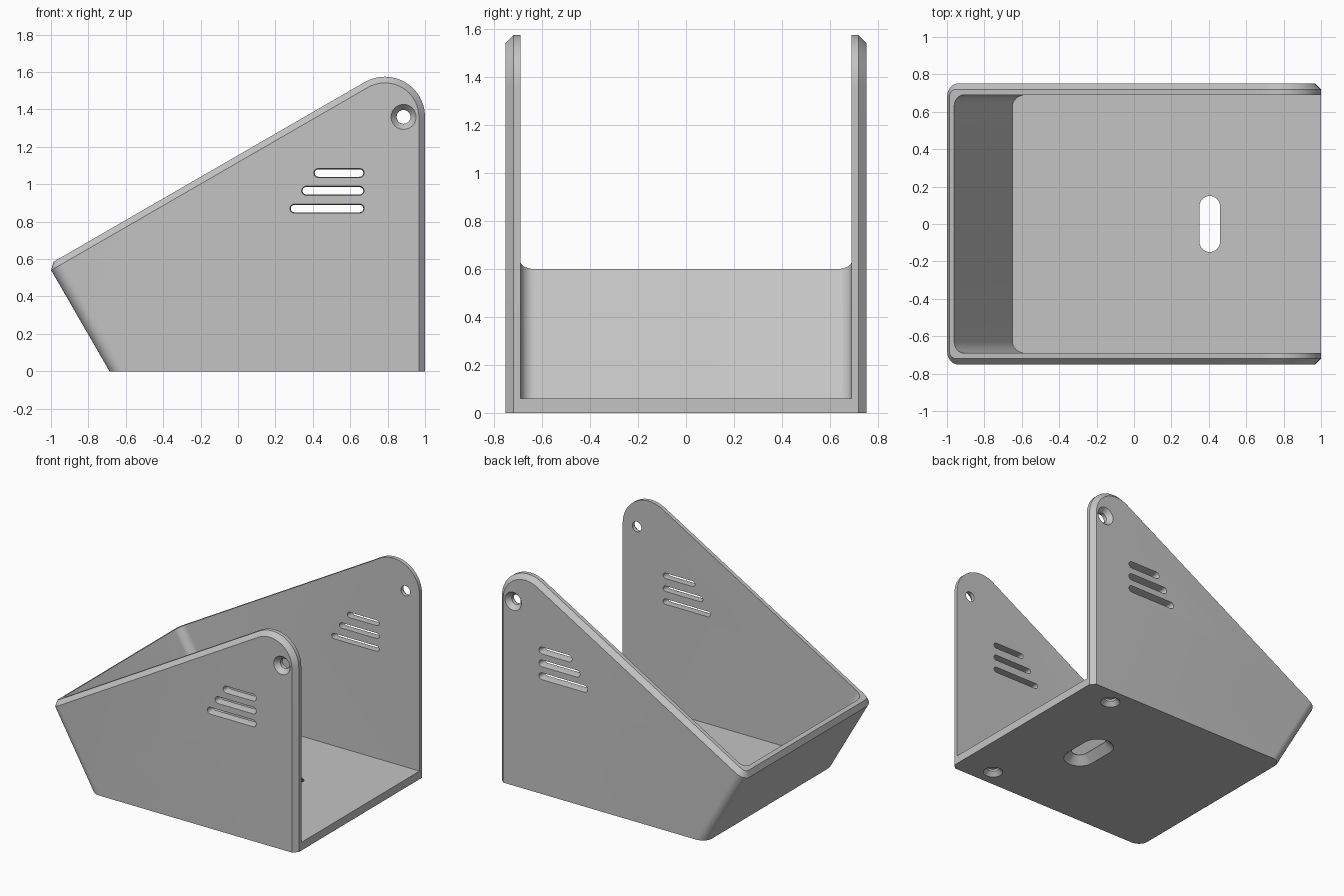
import bpy
import bmesh
from math import sin, cos, pi, radians, tan

default = bpy.data.objects.get("Cube")
if default:
    bpy.data.objects.remove(default, do_unlink=True)

HALF = 0.752      # outer half width
INNER = 0.69      # inner half width
SLOPE = radians(30)


def prism(profile, half):
    """Extrude an x-z profile across the width."""
    bm = bmesh.new()
    face = bm.faces.new([bm.verts.new((x, -half, z)) for x, z in profile])
    out = bmesh.ops.extrude_face_region(bm, geom=[face])
    for v in out["geom"]:
        if isinstance(v, bmesh.types.BMVert):
            v.co.y = half
    bmesh.ops.recalc_face_normals(bm, faces=bm.faces)
    return bm


def round_front(bm, radius):
    """Round the two leaning edges of the front panel."""
    edges = [e for e in bm.edges
             if abs(e.verts[0].co.y - e.verts[1].co.y) < 0.001
             and all(v.co.x < -0.6 and v.co.z < 1.4 for v in e.verts)]
    bmesh.ops.bevel(bm, geom=edges, offset=radius, segments=8,
                    profile=0.5, affect='EDGES', clamp_overlap=False)
    bm.normal_update()


def to_object(bm, name):
    mesh = bpy.data.meshes.new(name)
    bm.to_mesh(mesh)
    bm.free()
    obj = bpy.data.objects.new(name, mesh)
    bpy.context.collection.objects.link(obj)
    return obj


def add_slot(bm, place, length, sections, steps=12):
    """Loft stadium rings; sections are (depth, radius) pairs."""
    rings = []
    for depth, r in sections:
        ring = []
        for side in (1, -1):
            for i in range(steps + 1):
                a = -pi / 2 + pi * i / steps
                u = side * (r * cos(a) + length / 2)
                ring.append(bm.verts.new(place(u, side * r * sin(a), depth)))
                if length == 0 and i == steps - 1:
                    break
        rings.append(ring)
    faces = [bm.faces.new(rings[0]), bm.faces.new(rings[-1])]
    for a, b in zip(rings, rings[1:]):
        n = len(a)
        for i in range(n):
            j = (i + 1) % n
            faces.append(bm.faces.new((a[i], a[j], b[j], b[i])))
    bmesh.ops.recalc_face_normals(bm, faces=faces)


# Outer body: side profile with a rounded peak and a leaning front panel
cx, cz, r = 0.785, 1.36, 0.215
foot = -0.687
arc = [(cx + r * cos(a), cz + r * sin(a))
       for a in (radians(120) * i / 24 for i in range(25))]
px, pz = arc[-1]
t = tan(SLOPE)
nose_z = (pz + t * (foot - px)) / (1 + t * t)
body = prism([(foot, 0), (1, 0)] + arc + [(foot - t * nose_z, nose_z)], HALF)
round_front(body, 0.07)

# Chamfer the outer rim along the top, peak and back
def is_rim(f):
    return abs(f.normal.y) < 0.01 and f.normal.x + f.normal.z > 0.1

rim = [e for e in body.edges
       if sum(is_rim(f) for f in e.link_faces) == 1
       and all(f.normal.z > -0.9 for f in e.link_faces)]
bmesh.ops.bevel(body, geom=rim, offset=0.033, segments=1,
                affect='EDGES', clamp_overlap=False)
bmesh.ops.recalc_face_normals(body, faces=body.faces)
shell = to_object(body, "open_enclosure")

# Cavity, open at the top and back
reach = 1.5
cavity = prism([(-0.65, 0.06), (1.2, 0.06), (1.2, 2), (-1.4, 2),
                (-0.65 - reach * sin(SLOPE), 0.06 + reach * cos(SLOPE))], INNER)
round_front(cavity, 0.06)
cavity_cutter = to_object(cavity, "cavity_cutter")

# Side wall openings: countersunk screw holes and vent slots
holes = bmesh.new()
for s in (-1, 1):
    def wall(x, z):
        return lambda u, v, d: (x + u, s * (HALF - d), z + v)
    add_slot(holes, wall(0.885, 1.36), 0,
             [(-0.02, 0.067), (0, 0.067), (0.035, 0.037), (0.09, 0.037)])
    for z, left in ((1.06, 0.41), (0.965, 0.345), (0.87, 0.282)):
        right = 0.67
        add_slot(holes, wall((left + right) / 2, z), right - left - 0.04,
                 [(-0.02, 0.025), (0, 0.025), (0.02, 0.02), (0.09, 0.02)])


# Floor openings: flared cable slot and two blind recesses underneath
def floor(x, y):
    return lambda u, v, d: (x + v, y + u, d)

add_slot(holes, floor(0.405, 0), 0.19,
         [(-0.02, 0.11), (0, 0.11), (0.055, 0.055), (0.09, 0.055)])
for s in (-1, 1):
    add_slot(holes, floor(0.735, s * 0.625), 0,
             [(-0.02, 0.067), (0, 0.067), (0.03, 0.04), (0.045, 0.04)])
hole_cutter = to_object(holes, "hole_cutter")

# Cut, then bake the result
for cutter in (cavity_cutter, hole_cutter):
    cutter.hide_render = True
    mod = shell.modifiers.new(cutter.name, 'BOOLEAN')
    mod.operation = 'DIFFERENCE'
    mod.solver = 'EXACT'
    mod.object = cutter
graph = bpy.context.evaluated_depsgraph_get()
baked = bpy.data.meshes.new_from_object(shell.evaluated_get(graph))
shell.modifiers.clear()
shell.data = baked
for cutter in (cavity_cutter, hole_cutter):
    bpy.data.objects.remove(cutter, do_unlink=True)

# Plain grey plastic
grey = bpy.data.materials.new("light_grey")
grey.use_nodes = True
colour = (0.55, 0.55, 0.55, 1)
grey.diffuse_color = colour
grey.node_tree.nodes["Principled BSDF"].inputs["Base Color"].default_value = colour
shell.data.materials.clear()
shell.data.materials.append(grey)

bpy.ops.object.select_all(action='DESELECT')
shell.select_set(True)
bpy.context.view_layer.objects.active = shell
bpy.ops.object.shade_smooth_by_angle(angle=radians(25))
